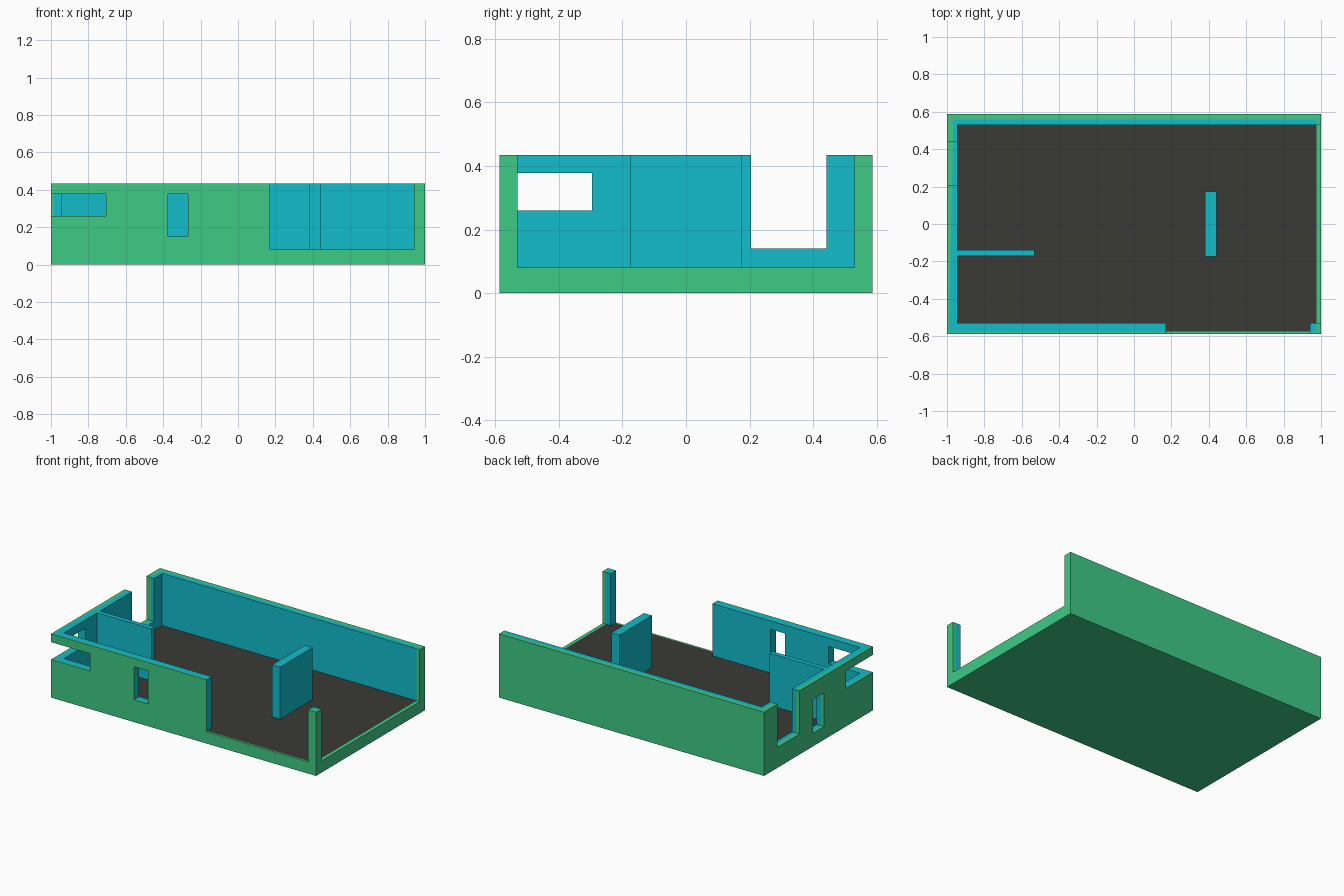
import bpy, bmesh
from mathutils import Vector

if "Cube" in bpy.data.objects:
    bpy.data.objects.remove(bpy.data.objects["Cube"])


def material(name, rgb):
    m = bpy.data.materials.new(name)
    m.diffuse_color = (*rgb, 1)
    m.use_nodes = True
    m.node_tree.nodes["Principled BSDF"].inputs["Base Color"].default_value = m.diffuse_color
    return m


green = material("green_outer", (0.048, 0.597, 0.235))
cyan = material("cyan_inner", (0.006, 0.509, 0.604))
dark = material("dark_floor", (0.042, 0.042, 0.036))


def box(name, lo, hi, mat=None):
    lo, hi = Vector(lo), Vector(hi)
    bm = bmesh.new()
    bmesh.ops.create_cube(bm, size=1)
    for v in bm.verts:
        v.co = (lo + hi) / 2 + v.co * (hi - lo)
    me = bpy.data.meshes.new(name)
    bm.to_mesh(me)
    bm.free()
    if mat:
        me.materials.append(mat)
    ob = bpy.data.objects.new(name, me)
    bpy.context.collection.objects.link(ob)
    return ob


H, D, FLOOR = 0.435, 0.587, 0.08

# outer shell, carved from one solid block
shell = box("building_shell", (-1, -D, 0), (1, D, H))
cuts = {
    "room": ((-0.943, -0.53, FLOOR), (1.2, 0.53, 0.7)),
    "front_opening": ((0.172, -0.8, FLOOR), (0.94, -0.3, 0.7)),
    "front_window": ((-0.375, -0.8, 0.152), (-0.268, -0.3, 0.378)),
    "corner_window": ((-1.2, -0.8, 0.26), (-0.706, -0.295, 0.378)),
    "left_window": ((-1.2, -0.06, 0.09), (-0.8, 0.06, 0.32)),
    "left_notch": ((-1.2, 0.205, 0.14), (-0.8, 0.442, 0.7)),
}
cutters = []
for name, (lo, hi) in cuts.items():
    cutter = box(name + "_cutter", lo, hi)
    cutter.hide_render = True
    cutters.append(cutter)
    mod = shell.modifiers.new(name, 'BOOLEAN')
    mod.operation, mod.solver, mod.object = 'DIFFERENCE', 'EXACT', cutter

bpy.context.view_layer.update()
carved = shell.evaluated_get(bpy.context.evaluated_depsgraph_get())
mesh = bpy.data.meshes.new_from_object(carved)
shell.modifiers.clear()
shell.data = mesh
for cutter in cutters:
    bpy.data.objects.remove(cutter)

# colour border between outer skin and inner lining (point, inward normal)
border = [
    (Vector((0.977, 0, 0)), Vector((-1, 0, 0))),
    (Vector((0, 0.56, 0)), Vector((0, -1, 0))),
    (Vector((0, -0.575, 0)), Vector((0, 1, 0))),
    (Vector((-0.965, 0.56, 0)), Vector((1.135, -0.025, 0)).normalized()),
]
bm = bmesh.new()
bm.from_mesh(mesh)
for p, n in border:
    bmesh.ops.bisect_plane(bm, geom=bm.verts[:] + bm.edges[:] + bm.faces[:],
                           dist=1e-5, plane_co=p, plane_no=n)
bm.normal_update()
for f in bm.faces:
    c = f.calc_center_median()
    inside = all((c - p).dot(n) > 0 for p, n in border) and c.z > 0.01
    floor = f.normal.z > 0.9 and c.z < 0.085
    f.material_index = (2 if floor else 1) if inside else 0
    f.smooth = False
bm.to_mesh(mesh)
bm.free()
mesh.materials.clear()
for m in (green, cyan, dark):
    mesh.materials.append(m)
# restore indices in case clearing the slots reset them
for poly in mesh.polygons:
    c = poly.center
    inside = all((c - p).dot(n) > 0 for p, n in border) and c.z > 0.01
    floor = poly.normal.z > 0.9 and c.z < 0.085
    poly.material_index = (2 if floor else 1) if inside else 0

# interior walls
box("partition_wall", (-0.943, -0.172, FLOOR), (-0.533, -0.14, H), cyan)
box("freestanding_wall", (0.38, -0.175, FLOOR), (0.44, 0.175, H), cyan)
